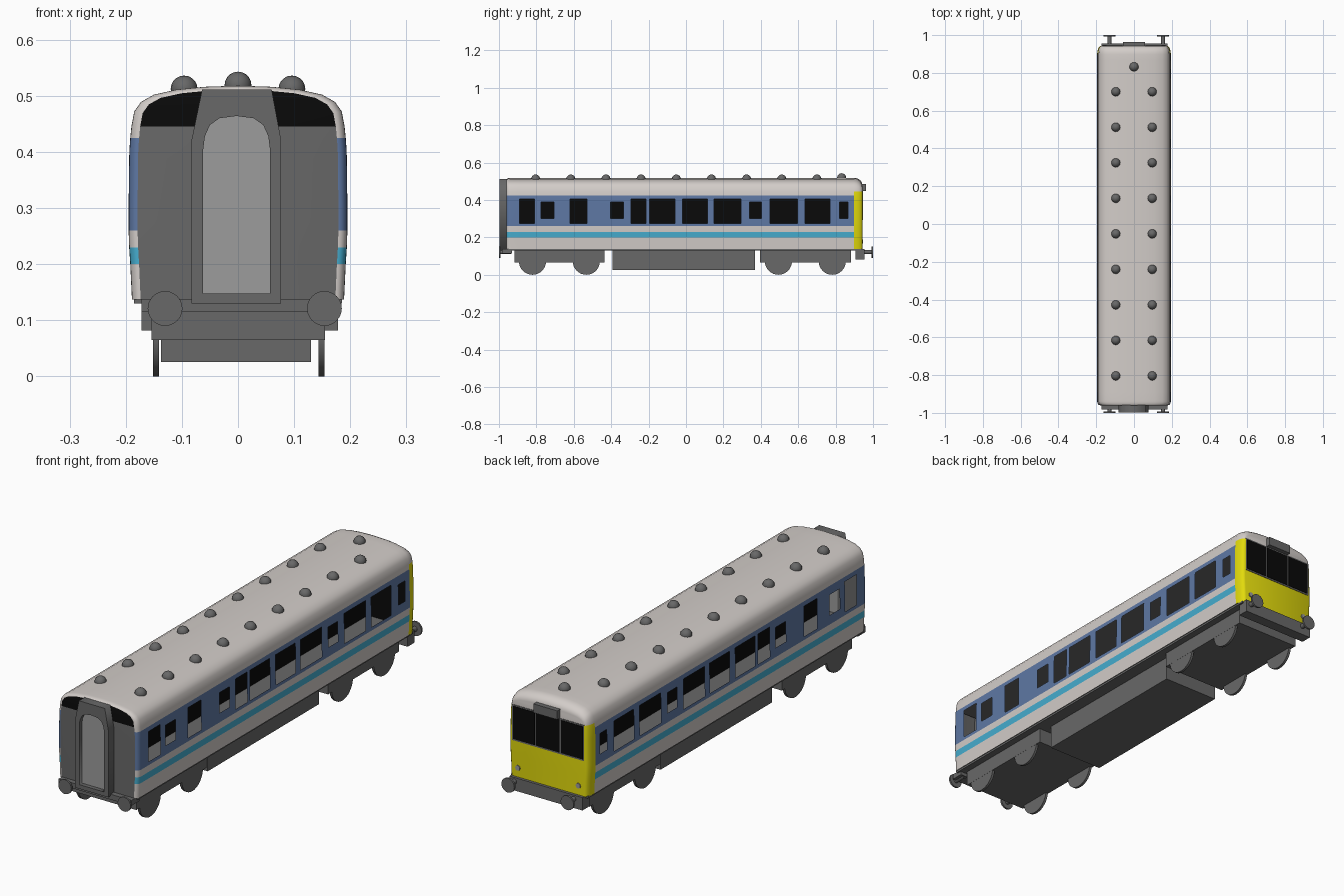
import bpy, bmesh, math
from mathutils import Matrix

if "Cube" in bpy.data.objects:
    bpy.data.objects.remove(bpy.data.objects["Cube"])


def material(name, *rgb):
    m = bpy.data.materials.new(name)
    m.diffuse_color = [((c / 255 + 0.055) / 1.055) ** 2.4 if c > 10 else c / 3294 for c in rgb] + [1]
    m.use_nodes = True
    m.node_tree.nodes["Principled BSDF"].inputs["Base Color"].default_value = m.diffuse_color
    return m


WHITE = material("off_white", 211, 205, 201)
BLUE = material("blue", 94, 120, 164)
CYAN = material("cyan", 70, 174, 208)
YELLOW = material("yellow", 226, 218, 12)
GREY = material("dark_grey", 104, 104, 104)
LIGHT = material("light_grey", 156, 156, 156)
BLACK = material("black", 9, 9, 9)
MATS = [WHITE, BLUE, CYAN, YELLOW, GREY, BLACK]


def finish(bm, name, mats, smooth=False):
    bmesh.ops.recalc_face_normals(bm, faces=bm.faces)
    me = bpy.data.meshes.new(name)
    bm.to_mesh(me)
    bm.free()
    for m in mats:
        me.materials.append(m)
    ob = bpy.data.objects.new(name, me)
    bpy.context.collection.objects.link(ob)
    if smooth:
        bpy.ops.object.select_all(action='DESELECT')
        ob.select_set(True)
        bpy.context.view_layer.objects.active = ob
        bpy.ops.object.shade_smooth_by_angle(angle=math.radians(35))
    return ob


def box(name, x0, x1, y0, y1, z0, z1, mat):
    bm = bmesh.new()
    bmesh.ops.create_cube(bm, size=1)
    for v in bm.verts:
        v.co = ((x0 + x1) / 2 + v.co.x * (x1 - x0),
                (y0 + y1) / 2 + v.co.y * (y1 - y0),
                (z0 + z1) / 2 + v.co.z * (z1 - z0))
    return finish(bm, name, [mat])


def cylinder(name, pos, r, depth, axis, mat, n=32):
    bm = bmesh.new()
    rot = Matrix.Rotation(math.pi / 2, 4, 'Y' if axis == 'X' else 'X')
    bmesh.ops.create_cone(bm, cap_ends=True, segments=n, radius1=r, radius2=r, depth=depth,
                          matrix=Matrix.Translation(pos) @ rot)
    return finish(bm, name, [mat], True)


def plate(name, outlines, y0, y1, mat):
    """Filled x-z outlines (inner ones become holes), extruded from y0 to y1."""
    cu = bpy.data.curves.new(name, 'CURVE')
    cu.dimensions, cu.fill_mode, cu.extrude = '2D', 'BOTH', abs(y1 - y0) / 2
    for pts in outlines:
        sp = cu.splines.new('POLY')
        sp.points.add(len(pts) - 1)
        for p, (x, z) in zip(sp.points, pts):
            p.co = (x, z, 0, 1)
        sp.use_cyclic_u = True
    tmp = bpy.data.objects.new(name + "_curve", cu)
    bpy.context.collection.objects.link(tmp)
    bpy.context.view_layer.update()
    me = bpy.data.meshes.new_from_object(tmp.evaluated_get(bpy.context.evaluated_depsgraph_get()))
    bpy.data.objects.remove(tmp)
    me.transform(Matrix.Translation((0, (y0 + y1) / 2, 0)) @ Matrix.Rotation(math.pi / 2, 4, 'X'))
    me.materials.clear()
    me.materials.append(mat)
    ob = bpy.data.objects.new(name, me)
    bpy.context.collection.objects.link(ob)
    return ob


# Body shell: half profile swept along y, window faces left open
Y0, Y1, EAVE = -0.96, 0.943, 0.445
PROFILE = [(.189, .137), (.192, .20), (.194, .23), (.195, .26), (.195, .275), (.195, .30),
           (.194, .388), (.1935, .405), (.192, .425), (.190, .445), (.185, .472), (.173, .489),
           (.15, .502), (.11, .511), (.06, .516), (0, .518)]
BIG = [(-.89, -.81), (-.62, -.53), (-.295, -.215), (-.195, -.06), (-.02, .115),
       (.15, .295), (.45, .595), (.635, .77)]
SMALL = [(-.775, -.705), (-.405, -.335), (.34, .405), (.82, .866)]

stations = [(y, 0, 0) for w in BIG + SMALL for y in w]     # (y, side inset, roof drop)
for i in range(6):
    a = i * math.pi / 10
    k = 1 - math.cos(a)
    stations.append((Y0 + .022 * (1 - math.sin(a)), .016 * k, .10 * k))
    stations.append((Y1 - .045 * (1 - math.sin(a)), .020 * k, .50 * k))
stations.sort()


def is_window(y, z):
    return (any(a < y < b for a, b in BIG) and .275 < z < .405) or \
           (any(a < y < b for a, b in SMALL) and .30 < z < .388)


def body_colour(y, z):
    if y > .898 and z < EAVE:
        return 3
    if .26 < z < .425:
        return 1
    return 2 if .20 < z < .23 else 0


bm = bmesh.new()
rings = []
for y, inset, drop in stations:
    half = [(x * (1 - inset / .195), z if z <= EAVE else EAVE + (z - EAVE) * (1 - drop)) for x, z in PROFILE]
    pts = half + [(-x, z) for x, z in reversed(half[:-1])]
    rings.append([bm.verts.new((x, y, z)) for x, z in pts])
for r, s in zip(rings, rings[1:]):
    for i in range(len(r) - 1):
        y, z = (r[i].co.y + s[i].co.y) / 2, (r[i].co.z + r[i + 1].co.z) / 2
        if not is_window(y, z):
            bm.faces.new((r[i], r[i + 1], s[i + 1], s[i])).material_index = body_colour(y, z)
for ring, low, high in ((rings[0], 4, 5), (rings[-1], 3, 0)):
    for i in range(len(PROFILE) - 1):
        quad = list(dict.fromkeys((ring[i], ring[i + 1], ring[-2 - i], ring[-1 - i])))
        z = (ring[i].co.z + ring[i + 1].co.z) / 2
        bm.faces.new(quad).material_index = low if z < EAVE else high
finish(bm, "body_shell", MATS, True)

# Interior seen through the windows
box("interior_floor", -.187, .187, -.945, .90, .165, .18, GREY)
box("interior_ceiling", -.188, .188, -.945, .90, .43, .44, GREY)
box("interior_partition", -.003, .003, -.945, .89, .18, .43, BLACK)
box("cab_bulkhead", -.187, .187, .885, .89, .18, .43, BLACK)

# Gangway at the front end, with an arched door
door = [(-.062, .148), (.057, .148), (.057, .405), (.054, .428), (.045, .448), (.028, .460),
        (-.003, .464), (-.033, .460), (-.050, .448), (-.059, .428), (-.062, .405)]
frame = [(-.083, .13), (.077, .13), (.077, .42), (.060, .511), (-.064, .511), (-.083, .42)]
plate("gangway_frame", [frame, door], -.998, -.95, GREY)
plate("gangway_door", [door], -.98, -.95, LIGHT)

# Cab windows, headcode box and lamps
box("cab_window_frame", -.172, .172, Y1 - .002, Y1 + .002, .292, .447, GREY)
for i, (a, b) in enumerate([(-.167, -.063), (-.056, .056), (.063, .167)]):
    box(f"cab_window_{i}", a, b, Y1, Y1 + .004, .299, .441, BLACK)
box("headcode_box", -.057, .057, .90, .963, .448, .486, GREY)
for x in (-.145, .145):
    cylinder("cab_lamp", (x, Y1 + .001, .178), .011, .006, 'Y', LIGHT, 16)

# Roof vents
vents = [(x, .70 - i * .188, .512) for x in (-.096, .096) for i in range(9)] + [(0, .832, .519)]
for x, y, z in vents:
    bm = bmesh.new()
    bmesh.ops.create_uvsphere(bm, u_segments=16, v_segments=10, radius=.024,
                              matrix=Matrix.Translation((x, y, z)))
    finish(bm, "roof_vent", [GREY], True)

# Underframe
box("floor_frame", -.185, .185, -.95, .935, .13, .139, GREY)
box("underfloor_equipment", -.137, .130, -.393, .37, .026, .135, GREY)
box("cab_buffer_beam", -.172, .178, .907, .955, .082, .138, GREY)
box("front_buffer_beam", -.172, .178, -.983, -.93, .115, .138, GREY)

# Bogies and wheels
for yc, half in ((-.677, .24), (.638, .243)):
    box("bogie_frame", -.154, .155, yc - half, yc + half, .065, .135, GREY)
    for y in (yc - .144, yc + .144):
        for x in (-.146, .149):
            cylinder("wheel", (x, y, .0725), .0725, .011, 'X', GREY)

# Buffers at both ends
for s in (-1, 1):
    for x in (-.130, .154):
        cylinder("buffer_shaft", (x, s * .965, .121), .011, .06, 'Y', GREY, 16)
        cylinder("buffer_head", (x, s * .996, .121), .031, .008, 'Y', GREY, 24)
